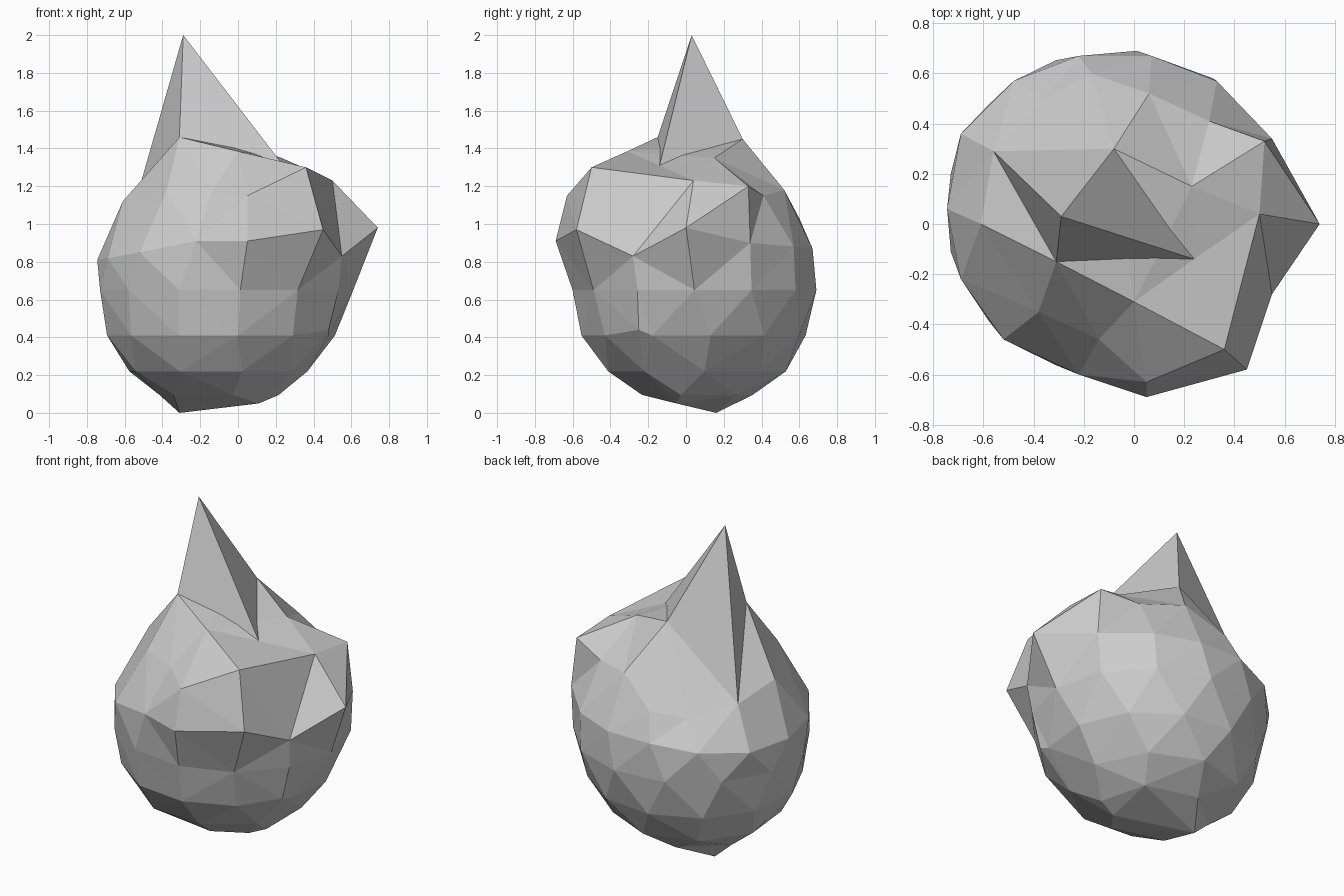
import bpy, bmesh, math
from mathutils import Vector

CORE = Vector((-0.05, 0.02, 0.72))

# Spike: tip and the four points it grows from
tip = (-0.29, 0.03, 2.0)
spike_base = [(-0.31, -0.15, 1.46), (0.24, -0.14, 1.31),
              (-0.08, 0.30, 1.45), (-0.56, 0.29, 1.06)]

# Chipped crown, front corner and right corner
crown = [(0.0, -0.31, 1.385), (-0.38, -0.35, 1.17), (-0.14, -0.46, 1.17),
         (-0.61, 0.0, 1.12), (-0.36, 0.50, 1.0), (-0.17, 0.60, 1.03),
         (0.06, 0.52, 1.18), (0.30, 0.41, 1.15), (0.23, 0.15, 1.35)]
corners = [(0.36, -0.50, 1.30), (0.45, -0.58, 0.97), (0.05, -0.63, 1.15),
           (0.05, -0.69, 0.91), (0.52, 0.33, 1.2), (0.50, 0.04, 1.23),
           (0.74, 0.0, 0.98), (0.55, -0.28, 0.83), (0.48, -0.25, 0.44)]
# Widest band
band = [(-0.22, -0.60, 0.91), (-0.52, -0.46, 0.85), (-0.69, -0.22, 0.82),
        (-0.745, 0.06, 0.81), (-0.69, 0.36, 0.82), (-0.48, 0.57, 0.84),
        (-0.22, 0.67, 0.87), (0.07, 0.67, 0.87), (0.33, 0.57, 0.88), (0.55, 0.34, 0.9)]
bottom = [(-0.31, 0.16, 0.0), (0.11, -0.05, 0.05)]


def ring(cx, cy, rx, ry, z, n, turn):
    """Facet corners around the lower body."""
    return [(cx + rx * math.cos(turn + i * math.tau / n),
             cy + ry * math.sin(turn + i * math.tau / n), z) for i in range(n)]


lower = (ring(-0.07, 0.045, 0.68, 0.65, 0.65, 13, 0.0)
         + ring(-0.09, 0.04, 0.61, 0.60, 0.41, 12, 0.15)
         + ring(-0.11, 0.05, 0.48, 0.48, 0.22, 9, 0.1)
         + ring(-0.10, 0.06, 0.33, 0.30, 0.095, 6, 0.75))

points = spike_base + crown + corners + band + lower + bottom

# Facet the points by hulling their directions, then push each to its true place
bm = bmesh.new()
target = {}
for p in points:
    v = bm.verts.new((Vector(p) - CORE).normalized())
    target[v] = Vector(p)
base = list(target)[:4]
bmesh.ops.convex_hull(bm, input=bm.verts[:])
for v, p in target.items():
    v.co = p

# Open the body under the spike and raise the spike walls
covered = [f for f in bm.faces if all(v in base for v in f.verts)]
bmesh.ops.delete(bm, geom=covered, context='FACES_ONLY')
top = bm.verts.new(tip)
for i in range(4):
    bm.faces.new((base[i], base[(i + 1) % 4], top))
bmesh.ops.recalc_face_normals(bm, faces=bm.faces[:])

mesh = bpy.data.meshes.new("spiked_rock")
bm.to_mesh(mesh)
bm.free()
bpy.context.collection.objects.link(bpy.data.objects.new("spiked_rock", mesh))
